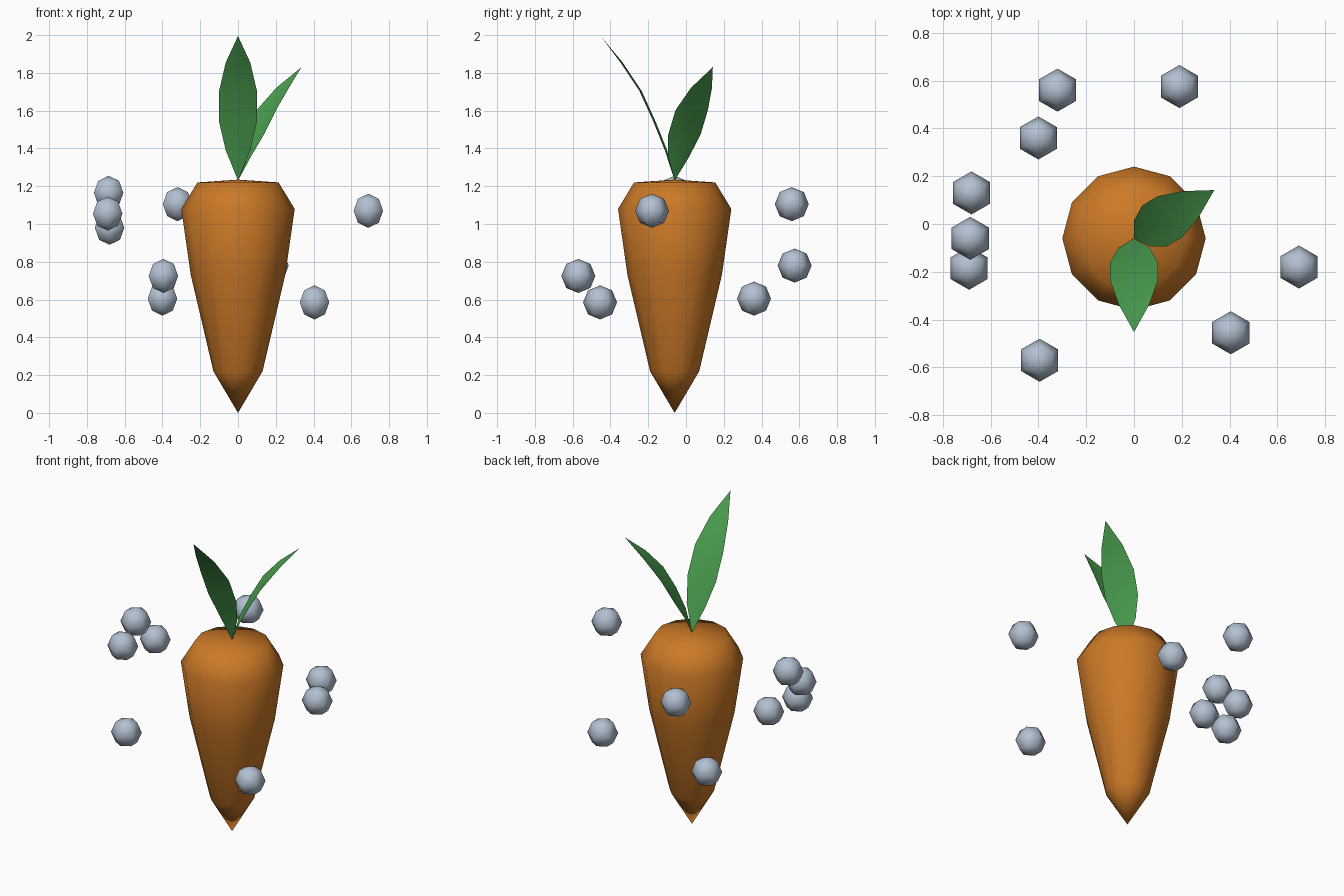
import bpy, bmesh
from math import radians, tau
from mathutils import Matrix, Vector

cube = bpy.data.objects.get("Cube")
if cube:
    bpy.data.objects.remove(cube, do_unlink=True)


def material(name, rgb):
    mat = bpy.data.materials.new(name)
    mat.use_nodes = True
    mat.diffuse_color = (*rgb, 1)
    mat.node_tree.nodes["Principled BSDF"].inputs["Base Color"].default_value = (*rgb, 1)
    return mat


orange = material("carrot orange", (0.60, 0.19, 0.02))
green = material("leaf green", (0.07, 0.35, 0.08))
grey = material("pebble grey", (0.45, 0.53, 0.64))


def add_object(name, bm, mat, location):
    """Turn a bmesh into a smooth-shaded, coloured object."""
    mesh = bpy.data.meshes.new(name)
    for face in bm.faces:
        face.smooth = True
    bm.to_mesh(mesh)
    bm.free()
    mesh.materials.append(mat)
    obj = bpy.data.objects.new(name, mesh)
    obj.location = location
    bpy.context.collection.objects.link(obj)
    return obj


# Carrot root: a profile spun in twelve steps
AXIS_Y = -0.06
profile = [(0, 0), (0.13, 0.22), (0.25, 0.73), (0.30, 1.08), (0.215, 1.22), (0, 1.235)]
bm = bmesh.new()
verts = [bm.verts.new((r, 0, z)) for r, z in profile]
edges = [bm.edges.new(pair) for pair in zip(verts, verts[1:])]
bmesh.ops.spin(bm, geom=verts + edges, cent=(0, 0, 0), axis=(0, 0, 1), angle=tau, steps=12)
bmesh.ops.remove_doubles(bm, verts=bm.verts[:], dist=0.001)
bmesh.ops.recalc_face_normals(bm, faces=bm.faces[:])
add_object("carrot_root", bm, orange, (0, AXIS_Y, 0))

# Leaves: arched blades with a faint fold; rows are (reach, height, half width)
rows = [(0, 0, 0), (0.04, 0.16, 0.065), (0.10, 0.31, 0.10),
        (0.175, 0.475, 0.10), (0.275, 0.625, 0.065), (0.392, 0.765, 0)]
FOLD = 0.012


def leaf(name, heading, height_scale):
    bm = bmesh.new()
    strips = []
    for reach, height, half in rows:
        z = height * height_scale
        if half == 0:
            strips.append([bm.verts.new((reach, 0, z))] * 3)
        else:
            strips.append([bm.verts.new((reach + FOLD * (side == 0), side * half, z))
                           for side in (-1, 0, 1)])
    for low, high in zip(strips, strips[1:]):
        for i in range(2):
            corners = [low[i], high[i], high[i + 1], low[i + 1]]
            bm.faces.new(list(dict.fromkeys(corners)))
    bmesh.ops.recalc_face_normals(bm, faces=bm.faces[:])
    # Point the faces to the upper, inner side
    if sum((f.normal.z for f in bm.faces)) < 0:
        bmesh.ops.reverse_faces(bm, faces=bm.faces[:])
    bm.transform(Matrix.Rotation(radians(heading), 4, "Z"))
    add_object(name, bm, green, (0, AXIS_Y, 1.23))


leaf("tall_leaf", -90, 1)
leaf("short_leaf", 31, 0.785)

# Pebbles: low-poly balls floating around the root
pebbles = [(-0.32, 0.56, 1.105), (-0.40, 0.36, 0.605), (-0.68, 0.13, 0.98),
           (-0.685, -0.06, 1.165), (-0.69, -0.185, 1.055), (0.19, 0.575, 0.78),
           (0.69, -0.18, 1.07), (0.405, -0.455, 0.585), (-0.395, -0.57, 0.725)]
for number, spot in enumerate(pebbles, 1):
    bm = bmesh.new()
    bmesh.ops.create_uvsphere(bm, u_segments=6, v_segments=4, radius=0.09)
    add_object(f"pebble_{number}", bm, grey, Vector(spot))
